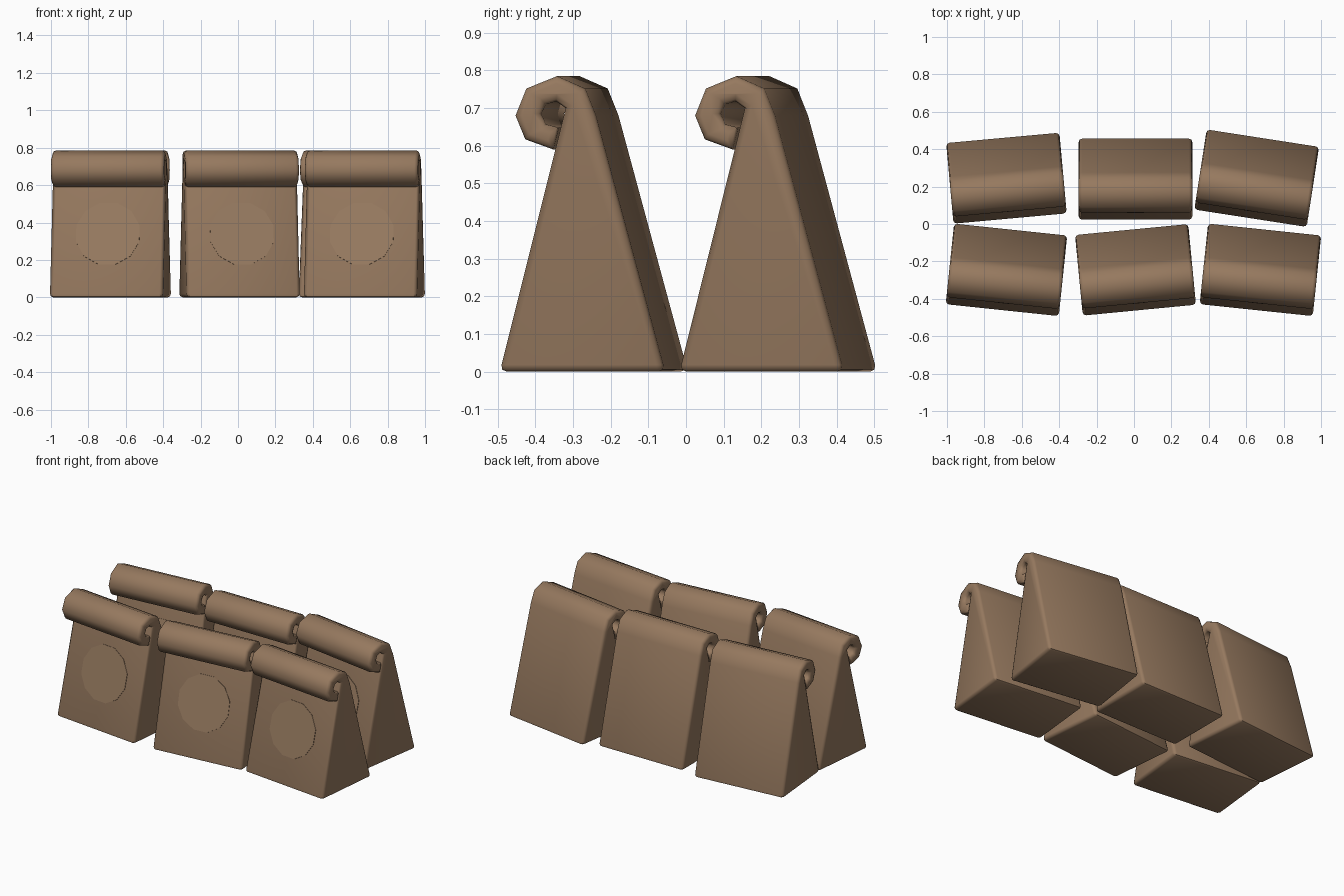
import bpy, bmesh, math
from mathutils import Matrix, Vector

if "Cube" in bpy.data.objects:
    bpy.data.objects.remove(bpy.data.objects["Cube"])

def material(name, col):
    m = bpy.data.materials.new(name)
    m.diffuse_color = (*col, 1)
    m.use_nodes = True
    m.node_tree.nodes["Principled BSDF"].inputs["Base Color"].default_value = m.diffuse_color
    return m

KRAFT = material("kraft brown", (0.305, 0.191, 0.114))
LABEL = material("label brown", (0.305, 0.194, 0.116))
WIDTH = 0.608

# side outline (y, z): wedge body whose top rolls forward into a curl
PROFILE = [(-0.221, 0), (0.221, 0), (0.036, 0.68), (0.007, 0.752), (-0.068, 0.785),
           (-0.15, 0.752), (-0.179, 0.68), (-0.153, 0.617), (-0.078, 0.59),
           (-0.063, 0.648), (-0.098, 0.657), (-0.11, 0.685), (-0.098, 0.710),
           (-0.07, 0.718), (-0.045, 0.70)]

def finish(name, bm, mat, place):
    bmesh.ops.recalc_face_normals(bm, faces=bm.faces)
    me = bpy.data.meshes.new(name)
    bm.to_mesh(me)
    bm.free()
    me.materials.append(mat)
    ob = bpy.data.objects.new(name, me)
    ob.matrix_world = place
    bpy.context.collection.objects.link(ob)
    return ob

def smooth(ob, degrees):
    bpy.ops.object.select_all(action='DESELECT')
    ob.select_set(True)
    bpy.context.view_layer.objects.active = ob
    bpy.ops.object.shade_smooth_by_angle(angle=math.radians(degrees))

def bag(name, place):
    bm = bmesh.new()
    face = bm.faces.new([bm.verts.new((-WIDTH / 2, y, z)) for y, z in PROFILE])
    ext = bmesh.ops.extrude_face_region(bm, geom=[face])
    bmesh.ops.translate(bm, vec=(WIDTH, 0, 0),
                        verts=[g for g in ext["geom"] if isinstance(g, bmesh.types.BMVert)])
    # soften the side rims and the base edges
    def soft(e):
        a, b = (v.co for v in e.verts)
        return abs(a.x - b.x) < 1e-5 or (a.z < 1e-5 and b.z < 1e-5)
    bmesh.ops.bevel(bm, geom=[e for e in bm.edges if soft(e)], offset=0.018,
                    segments=2, profile=0.5, affect='EDGES', clamp_overlap=True)
    smooth(finish(name, bm, KRAFT, place), 50)

def label(name, place):
    # thin twelve-sided plate lying on the sloping front
    bm = bmesh.new()
    bmesh.ops.create_cone(bm, cap_ends=True, segments=12, radius1=0.176,
                          radius2=0.176, depth=0.006)
    slope = Vector((0, 0.176, 0.70)).normalized()
    normal = Vector((0, -slope.z, slope.y))
    z = 0.34
    y = -0.221 + z * 0.176 / 0.70
    rot = normal.to_track_quat('Z', 'Y').to_matrix().to_4x4()
    bm.transform(Matrix.Translation((0, y, z)) @ rot @ Matrix.Rotation(math.radians(15), 4, 'Z'))
    finish(name, bm, LABEL, place)

# two rows of three slightly turned bags: x, y, turn in degrees
LAYOUT = [("back_left", -0.682, 0.245, 5.2), ("back_middle", 0.008, 0.24, 0),
          ("back_right", 0.656, 0.245, -8.8), ("front_left", -0.682, -0.245, -6),
          ("front_middle", 0.008, -0.245, 5.5), ("front_right", 0.676, -0.245, -6)]

for spot, x, y, turn in LAYOUT:
    place = Matrix.Translation((x, y, 0)) @ Matrix.Rotation(math.radians(turn), 4, 'Z')
    bag(spot + "_paper_bag", place)
    label(spot + "_round_label", place)
